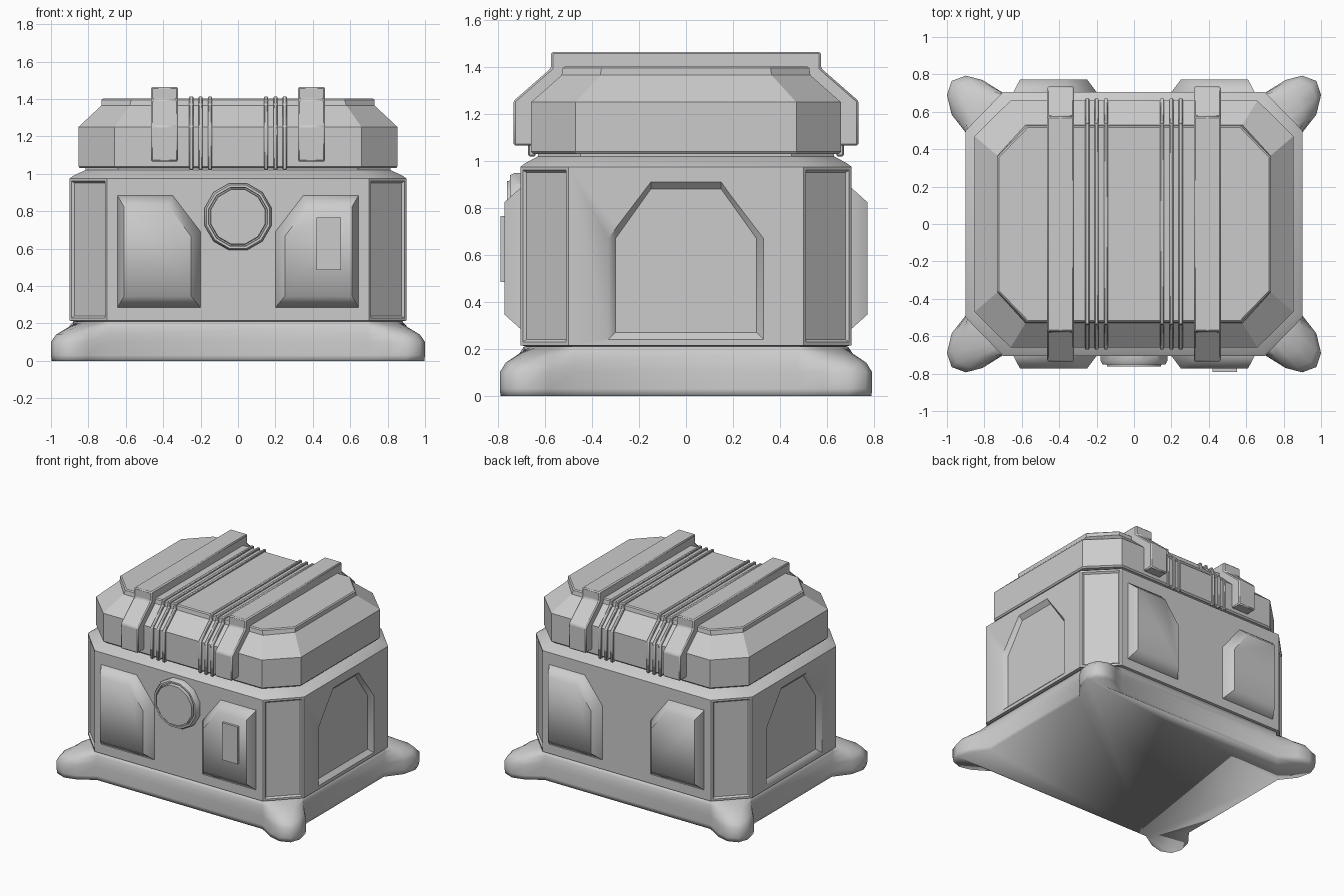
import bpy, bmesh, math

if "Cube" in bpy.data.objects:
    bpy.data.objects.remove(bpy.data.objects["Cube"])


def finish(name, bm, angle=30):
    bmesh.ops.recalc_face_normals(bm, faces=bm.faces)
    me = bpy.data.meshes.new(name)
    bm.to_mesh(me)
    bm.free()
    ob = bpy.data.objects.new(name, me)
    bpy.context.collection.objects.link(ob)
    bpy.ops.object.select_all(action='DESELECT')
    ob.select_set(True)
    bpy.context.view_layer.objects.active = ob
    bpy.ops.object.shade_smooth_by_angle(angle=math.radians(angle))
    return ob


def loft_bm(loops):
    """Skin a list of equal-length 3D loops and cap both ends."""
    bm = bmesh.new()
    rings = [[bm.verts.new(p) for p in loop] for loop in loops]
    n = len(rings[0])
    for a, b in zip(rings, rings[1:]):
        for i in range(n):
            j = (i + 1) % n
            bm.faces.new((a[i], a[j], b[j], b[i]))
    bm.faces.new(rings[0][::-1])
    bm.faces.new(rings[-1])
    bmesh.ops.recalc_face_normals(bm, faces=bm.faces)
    return bm


def ring(quad, z):
    """Mirror one quadrant of a plan outline into a full loop at height z."""
    r = quad[::-1]
    pts = quad + [(-x, y) for x, y in r] + [(-x, -y) for x, y in quad] + [(x, -y) for x, y in r]
    return [(x, y, z) for x, y in pts]


def octa(x, y, cx, cy, z):
    return ring([(x, cy), (cx, y)], z)


def band(name, outer, inner, x0, x1, bevel):
    """Half profiles in (y, z), mirrored in y and extruded along x."""
    def full(h):
        return h + [(-y, z) for y, z in h[::-1]]
    prof = full(outer) + full(inner)[::-1]
    bm = loft_bm([[(x, y, z) for y, z in prof] for x in (x0, x1)])
    ob = finish(name, bm)
    m = ob.modifiers.new("bevel", 'BEVEL')
    m.width, m.segments, m.limit_method = bevel, 1, 'ANGLE'
    return ob


# Base skirt with bulging corner feet
foot = [(.885, .47), (.975, .585), (1.0, .69), (.975, .765), (.9, .793), (.81, .77), (.69, .695)]
body_edge = [(.88, .49), (.85, .53), (.82, .56), (.785, .595), (.75, .63), (.72, .66), (.69, .69)]


def mix(t):
    return [(a[0] + (b[0] - a[0]) * t, a[1] + (b[1] - a[1]) * t) for a, b in zip(foot, body_edge)]


finish("base_with_feet", loft_bm([ring(mix(t), z) for t, z in
       ((.02, 0), (0, .03), (0, .1), (.15, .14), (.55, .18), (1, .21))]), 180)

# Octagonal body with inset corner panels
bm = loft_bm([octa(.87, .68, .68, .48, .19), octa(.87, .68, .68, .48, .21),
              octa(.9, .705, .7, .5, .215), octa(.9, .705, .7, .5, .975),
              octa(.88, .685, .69, .49, .99), octa(.815, .63, .64, .45, 1.02),
              octa(.815, .63, .64, .45, 1.06)])
bm.normal_update()
corners = [f for f in bm.faces if f.calc_area() > .1 and abs(f.normal.x) > .3 and abs(f.normal.y) > .3]
for f in corners:
    bmesh.ops.inset_individual(bm, faces=[f], thickness=.02)
    bmesh.ops.inset_individual(bm, faces=[f], thickness=.015, depth=-.012)
body = finish("body", bm)

# Arched recess in each side of the body
for s in (-1, 1):
    def arch(g, x):
        pts = [(-.32 - g, .25 - g), (.32 + g, .25 - g), (.32 + g, .67), (.15, .9 + g), (-.15, .9 + g), (-.32 - g, .67)]
        return [(s * x, y, z) for y, z in pts]
    cutter = finish("recess_cutter", loft_bm([arch(-.02, .87), arch(.02, .91)]))
    cutter.hide_render = True
    m = body.modifiers.new("recess", 'BOOLEAN')
    m.object, m.operation, m.solver = cutter, 'DIFFERENCE', 'EXACT'
    bpy.context.view_layer.objects.active = body
    bpy.ops.object.modifier_apply(modifier=m.name)
    bpy.data.objects.remove(cutter)

# Raised panels on front and back
low = [(.645, .285), (.645, .885), (.35, .885), (.2, .69), (.2, .285)]
high = [(.61, .345), (.61, .825), (.37, .825), (.25, .665), (.25, .345)]
for sy, side in ((-1, "front"), (1, "back")):
    for sx, hand in ((-1, "left"), (1, "right")):
        loops = [[(sx * x, sy * y, z) for x, z in pts] for pts, y in ((low, .69), (low, .705), (high, .772))]
        finish(f"{side}_panel_{hand}", loft_bm(loops), 50)

# Small plate on the right front panel
finish("small_plate", loft_bm([[(x, y, z) for x, z in ((.42, .485), (.55, .485), (.55, .765), (.42, .765))]
                               for y in (-.76, -.79)]))

# Twelve-sided round lock
finish("round_lock", loft_bm([[(r * math.cos(a), y, .77 + r * math.sin(a))
       for a in (math.radians(30 * i + 15) for i in range(12))]
       for r, y in ((.185, -.69), (.185, -.73), (.175, -.75), (.162, -.75),
                    (.16, -.735), (.153, -.735), (.15, -.762))]))

# Lid
finish("lid", loft_bm([octa(.845, .65, .655, .465, 1.03), octa(.853, .66, .66, .47, 1.04),
                       octa(.853, .66, .66, .47, 1.25), octa(.73, .53, .58, .365, 1.365),
                       octa(.73, .525, .57, .36, 1.395), octa(.722, .517, .566, .356, 1.402)]), 25)

# Straps and triple ribs over the lid
for s, hand in ((-1, "left"), (1, "right")):
    band(f"strap_{hand}",
         [(-.735, 1.065), (-.735, 1.255), (-.575, 1.395), (-.575, 1.465)],
         [(-.65, 1.065), (-.65, 1.24), (-.52, 1.355), (-.51, 1.385)],
         s * .32, s * .465, .008)
    for i in range(3):
        x = .15 + .05 * i
        band(f"rib_{hand}_{i + 1}",
             [(-.672, 1.02), (-.672, 1.255), (-.543, 1.372), (-.535, 1.414)],
             [(-.64, 1.02), (-.64, 1.24), (-.52, 1.355), (-.51, 1.385)],
             s * (x - .011), s * (x + .011), .005)
